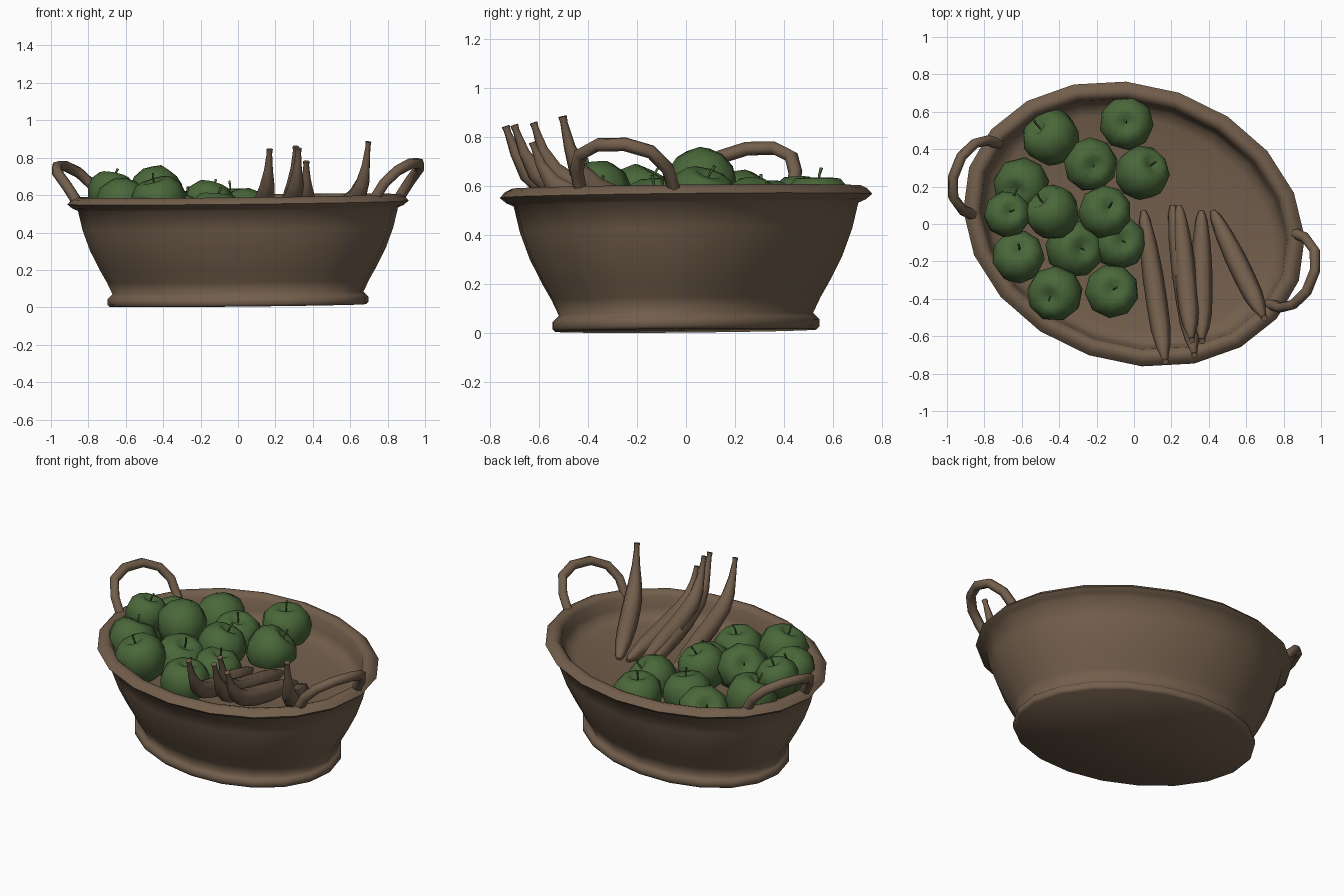
import bpy, bmesh, math
from mathutils import Vector, Matrix

if "Cube" in bpy.data.objects:
    bpy.data.objects.remove(bpy.data.objects["Cube"], do_unlink=True)


def material(name, rgb):
    m = bpy.data.materials.new(name)
    m.use_nodes = True
    m.diffuse_color = (*rgb, 1)
    m.node_tree.nodes["Principled BSDF"].inputs["Base Color"].default_value = (*rgb, 1)
    return m


BROWN = material("warm brown", (0.17, 0.113, 0.072))
GREEN = material("apple green", (0.068, 0.138, 0.042))


def finish(obj, mat, angle):
    obj.data.materials.clear()
    obj.data.materials.append(mat)
    bpy.ops.object.select_all(action='DESELECT')
    obj.select_set(True)
    bpy.context.view_layer.objects.active = obj
    bpy.ops.object.shade_smooth_by_angle(angle=math.radians(angle))
    return obj


def lathe(name, rings, sides, mat, place, angle):
    """Loft elliptical rings (rx, ry, z), capping both ends."""
    bm = bmesh.new()
    loops = []
    for rx, ry, z in rings:
        turn = [2 * math.pi * i / sides for i in range(sides)]
        loops.append([bm.verts.new(place(Vector((rx * math.cos(t), ry * math.sin(t), z))))
                      for t in turn])
    for a, b in zip(loops, loops[1:]):
        for i in range(sides):
            j = (i + 1) % sides
            bm.faces.new((a[i], a[j], b[j], b[i]))
    bm.faces.new(loops[0])
    bm.faces.new(loops[-1])
    bmesh.ops.recalc_face_normals(bm, faces=bm.faces)
    mesh = bpy.data.meshes.new(name)
    bm.to_mesh(mesh)
    bm.free()
    obj = bpy.data.objects.new(name, mesh)
    bpy.context.collection.objects.link(obj)
    return finish(obj, mat, angle)


def tube(name, points, radii, mat):
    """Sweep a full round section with varying radius along points."""
    curve = bpy.data.curves.new(name, 'CURVE')
    curve.dimensions = '3D'
    curve.fill_mode = 'FULL'
    curve.bevel_depth = 1
    curve.bevel_resolution = 1
    curve.use_fill_caps = True
    spline = curve.splines.new('POLY')
    spline.points.add(len(points) - 1)
    for sp, p, r in zip(spline.points, points, radii):
        sp.co = (*p, 1)
        sp.radius = r
    obj = bpy.data.objects.new(name, curve)
    bpy.context.collection.objects.link(obj)
    bpy.ops.object.select_all(action='DESELECT')
    obj.select_set(True)
    bpy.context.view_layer.objects.active = obj
    bpy.ops.object.convert(target='MESH')
    return finish(bpy.context.view_layer.objects.active, mat, 65)


# The basket is turned on the ground and leans very slightly
TURN = Matrix.Rotation(math.radians(-19), 3, 'Z')


def lean(p):
    q = TURN @ Vector(p)
    q.z += 0.012 * (q.x + q.y) + 0.01
    return q


# Basket: foot, flared wall, rolled rim and shallow bowl, as insets from the rim
LONG, SHORT = 0.92, 0.73
profile = [(.215, 0), (.203, .012), (.203, .04), (.215, .052), (.23, .066), (.2, .13),
           (.16, .2), (.11, .3), (.07, .41), (.045, .515), (.015, .528), (-.012, .55),
           (.01, .574), (.035, .586), (.06, .58), (.08, .555), (.09, .49), (.11, .445),
           (.17, .425), (.5, .42)]
lathe("basket", [(LONG - d, SHORT - d, z) for d, z in profile], 20, BROWN, lean, 75)

# Handles: the same arch at both ends
arch = [(.82, -.17, .55), (.885, -.168, .65), (.945, -.13, .715), (.99, -.04, .752),
        (.996, .08, .752), (.96, .18, .72), (.89, .228, .65), (.82, .235, .55)]
for side, label in ((1, "left_handle"), (-1, "right_handle")):
    tube(label, [lean((side * u, side * v, z)) for u, v, z in arch], [.029] * len(arch), BROWN)

# Apples with stems: centre, radius and sideways lean of the stem
apples = [(-.44, .46, .49, .148, -1, .8), (-.04, .54, .515, .142, 0, 0),
          (-.235, .32, .49, .142, .2, -.1), (.04, .27, .49, .142, .7, .6),
          (-.6, .21, .52, .146, -.3, -.3), (-.68, .05, .61, .122, .2, .2),
          (-.435, .06, .61, .142, -1, 1), (-.16, .06, .54, .14, .3, .3),
          (-.62, -.18, .55, .138, .1, .5), (-.32, -.13, .48, .153, .4, 0),
          (-.08, -.1, .465, .142, .2, .1), (-.42, -.37, .56, .145, -.3, -.2),
          (-.12, -.36, .485, .142, .1, .1)]
apple_profile = [(.1, .66), (.36, .85), (.66, .82), (.95, .5), (1.03, .1),
                 (.95, -.35), (.68, -.75), (.36, -.92), (.1, -.8)]
UP = Vector((0, 0, 1))
for n, (x, y, z, r, dx, dy) in enumerate(apples, 1):
    tilt = UP.rotation_difference(Vector((dx, dy, 1))).to_matrix()
    tilt = tilt @ Matrix.Rotation(n, 3, 'Z')
    centre = Vector((x, y, z))

    def place(p):
        return centre + tilt @ (p * r)

    lathe(f"apple_{n}", [(a, a, h) for a, h in apple_profile], 9, GREEN, place, 60)
    stem = [place(Vector(p)) for p in ((0, 0, .6), (.03, 0, .9), (.1, 0, 1.13))]
    tube(f"apple_stem_{n}", stem, [.004, .005, .007], GREEN)

# Bananas: blossom end low in the bowl, stem rising over the front rim
bananas = [((.05, .07, .45), (.17, -.745, .845)), ((.205, .1, .45), (.325, -.71, .85)),
           ((.24, .1, .47), (.31, -.63, .86)), ((.36, .07, .45), (.365, -.635, .78)),
           ((.42, .07, .44), (.70, -.51, .885))]
# (progress along, progress up, radius)
bend = [(0, 0, .014), (.06, .02, .03), (.22, .08, .047), (.42, .15, .056), (.62, .24, .057),
        (.78, .35, .053), (.88, .51, .04), (.94, .72, .024), (.98, .94, .015), (.99, 1, .018)]
for n, (low, high) in enumerate(bananas, 1):
    low, high = Vector(low), Vector(high)
    span = high - low
    path = [low + Vector((span.x * s, span.y * s, span.z * h)) for s, h, r in bend]
    tube(f"banana_{n}", path, [r for s, h, r in bend], BROWN)
